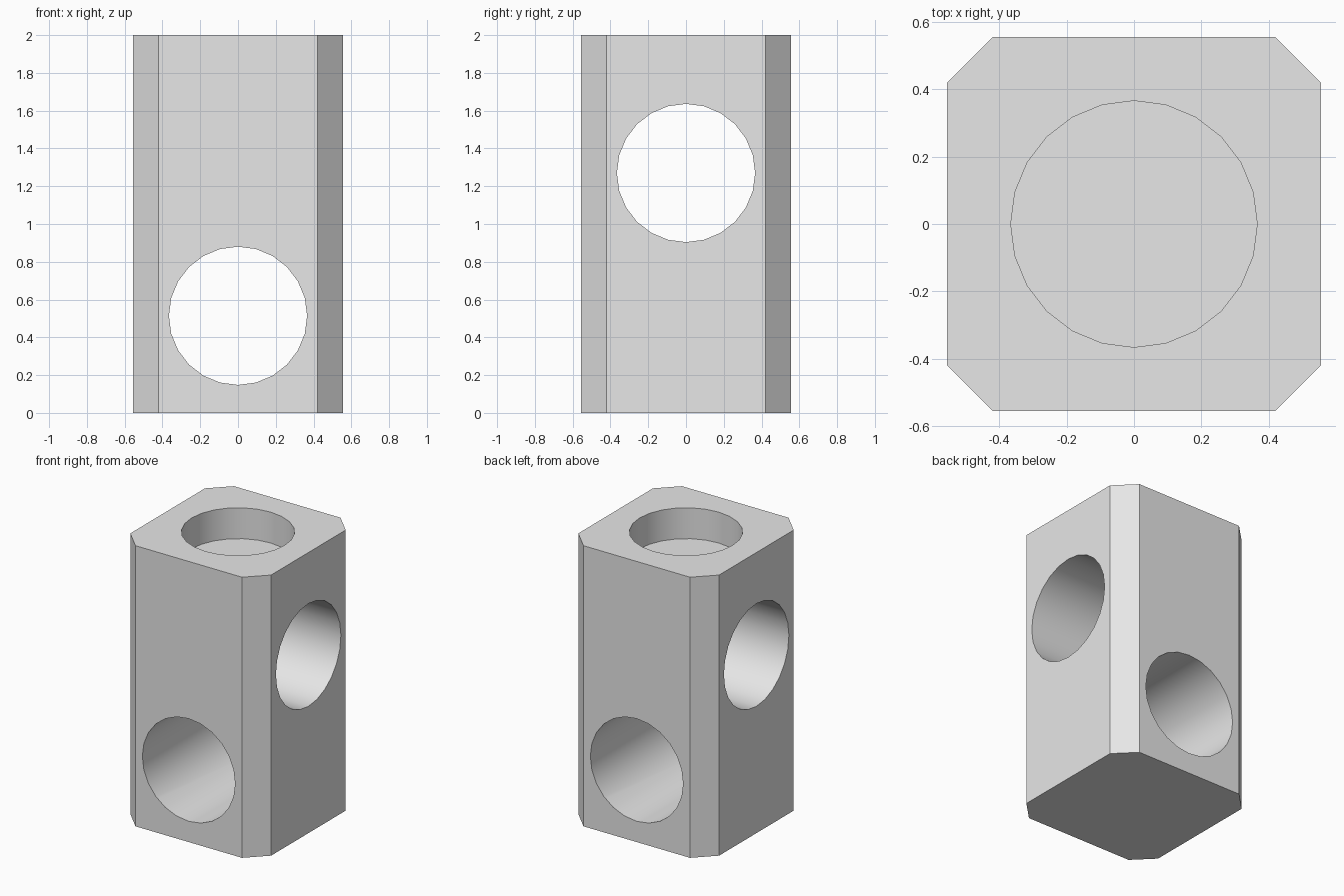
import bpy, math

cube = bpy.data.objects.get("Cube")
if cube:
    bpy.data.objects.remove(cube, do_unlink=True)

HEIGHT, HALF, FLAT = 2.0, 0.555, 0.42
BORE = 0.366

grey = bpy.data.materials.new("light grey")
grey.use_nodes = True
grey.diffuse_color = (0.8, 0.8, 0.8, 1)
grey.node_tree.nodes["Principled BSDF"].inputs["Base Color"].default_value = (0.8, 0.8, 0.8, 1)

# Post body: chamfered square profile extruded upwards
corner = [(HALF, FLAT), (FLAT, HALF)]
profile = []
for q in range(4):
    c, s = round(math.cos(q * math.pi / 2)), round(math.sin(q * math.pi / 2))
    profile += [(c * x - s * y, s * x + c * y) for x, y in corner]
n = len(profile)
verts = [(x, y, z) for z in (0, HEIGHT) for x, y in profile]
faces = [tuple(reversed(range(n))), tuple(range(n, 2 * n))]
faces += [(i, (i + 1) % n, (i + 1) % n + n, i + n) for i in range(n)]
mesh = bpy.data.meshes.new("drilled_post")
mesh.from_pydata(verts, [], faces)
mesh.materials.append(grey)
post = bpy.data.objects.new("drilled_post", mesh)
bpy.context.collection.objects.link(post)


def drill(name, location, rotation, depth):
    """Cut a round bore out of the post."""
    bpy.ops.mesh.primitive_cylinder_add(vertices=24, radius=BORE, depth=depth,
                                        location=location, rotation=rotation)
    cutter = bpy.context.object
    cutter.name = name
    cutter.hide_render = True
    cutter.data.materials.append(grey)
    mod = post.modifiers.new(name, 'BOOLEAN')
    mod.operation = 'DIFFERENCE'
    mod.solver = 'EXACT'
    mod.object = cutter
    bpy.ops.object.select_all(action='DESELECT')
    bpy.context.view_layer.objects.active = post
    post.select_set(True)
    bpy.ops.object.modifier_apply(modifier=name)
    bpy.data.objects.remove(cutter, do_unlink=True)


# Two crossing through bores and a shallow socket in the top
quarter = math.pi / 2
drill("lower_bore", (0, 0, 0.514), (quarter, 0, 0), 2)
drill("upper_bore", (0, 0, 1.27), (0, quarter, 0), 2)
drill("top_socket", (0, 0, HEIGHT), (0, 0, 0), 0.44)

# Smooth bores, crisp chamfers and rims
bpy.ops.object.shade_smooth_by_angle(angle=math.radians(30))
